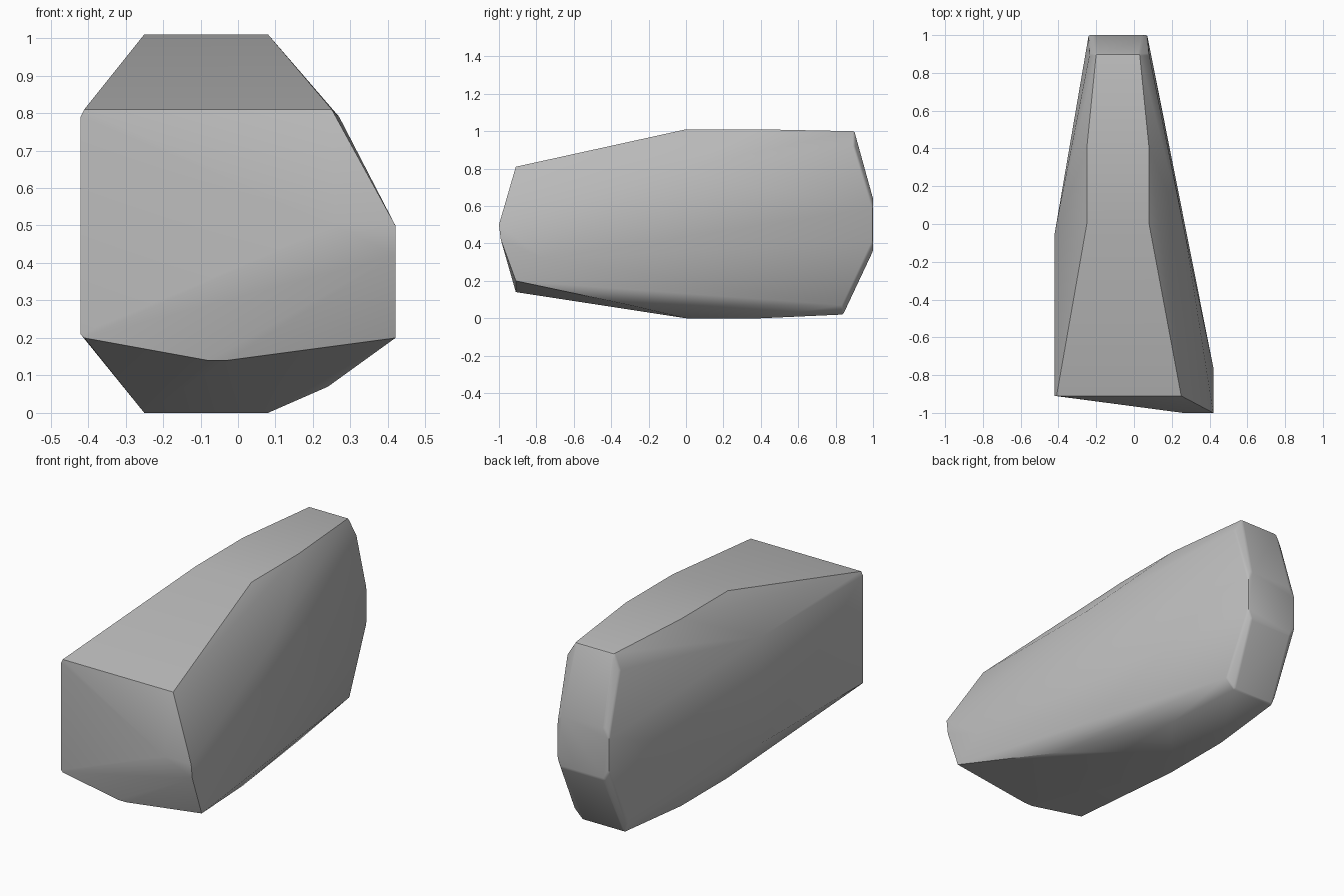
import bpy, bmesh, math

old = bpy.data.objects.get("Cube")
if old:
    bpy.data.objects.remove(old, do_unlink=True)

# Plain grey stone colour
stone = bpy.data.materials.new("grey_stone")
stone.use_nodes = True
grey = (0.5, 0.5, 0.5, 1)
stone.diffuse_color = grey
bsdf = stone.node_tree.nodes["Principled BSDF"]
bsdf.inputs["Base Color"].default_value = grey
bsdf.inputs["Roughness"].default_value = 0.7

points = []


def row(y, z, *xs):
    """Corner points across the body at one depth and height."""
    points.extend((x, y, z) for x in xs)


# Slanted front face
row(-0.91, 0.81, -0.41, 0.25)
row(-0.91, 0.79, -0.42)
row(-0.91, 0.21, -0.42)
row(-0.91, 0.2, -0.41, 0.42)
row(-0.91, 0.14, -0.08, -0.03)
row(-1.0, 0.5, 0.26, 0.42)
row(-0.99, 0.42, 0.42)
row(-0.76, 0.32, 0.42)

# Flat crown and belly
for z in (1.01, 0):
    for y in (0, 0.4):
        row(y, z, -0.25, 0.08)

# Shoulders
row(-0.05, 0.79, -0.42, 0.27)
row(-0.05, 0.215, -0.42)
row(-0.3, 0.07, 0.24)

# Blunt tail with cut corners
row(0.9, 1.0, -0.2, 0.03)
row(0.9, 0.92, -0.235, 0.08)
row(0.84, 0.02, -0.22, 0.03)
row(0.84, 0.07, -0.24, 0.08)
for z in (0.64, 0.36):
    row(1.0, z, -0.21, 0.05)
for z in (0.59, 0.41):
    row(1.0, z, -0.24, 0.07)

bm = bmesh.new()
for p in points:
    bm.verts.new(p)
hull = bmesh.ops.convex_hull(bm, input=bm.verts)
bmesh.ops.delete(bm, geom=[v for v in bm.verts if not v.link_faces], context="VERTS")
bmesh.ops.dissolve_limit(bm, angle_limit=math.radians(1), verts=bm.verts, edges=bm.edges)

# Soften the rim of the tail
rim = [e for e in bm.edges if all(v.co.y > 0.8 for v in e.verts)
       and len(e.link_faces) == 2 and e.calc_face_angle() > 0.4]
bmesh.ops.bevel(bm, geom=rim, offset=0.008, segments=2, profile=0.5,
                affect="EDGES", clamp_overlap=True)
bmesh.ops.recalc_face_normals(bm, faces=bm.faces)

mesh = bpy.data.meshes.new("stone_body")
bm.to_mesh(mesh)
bm.free()
mesh.materials.append(stone)
body = bpy.data.objects.new("stone_body", mesh)
bpy.context.collection.objects.link(body)

bpy.ops.object.select_all(action="DESELECT")
body.select_set(True)
bpy.context.view_layer.objects.active = body
bpy.ops.object.shade_smooth_by_angle(angle=math.radians(32))
